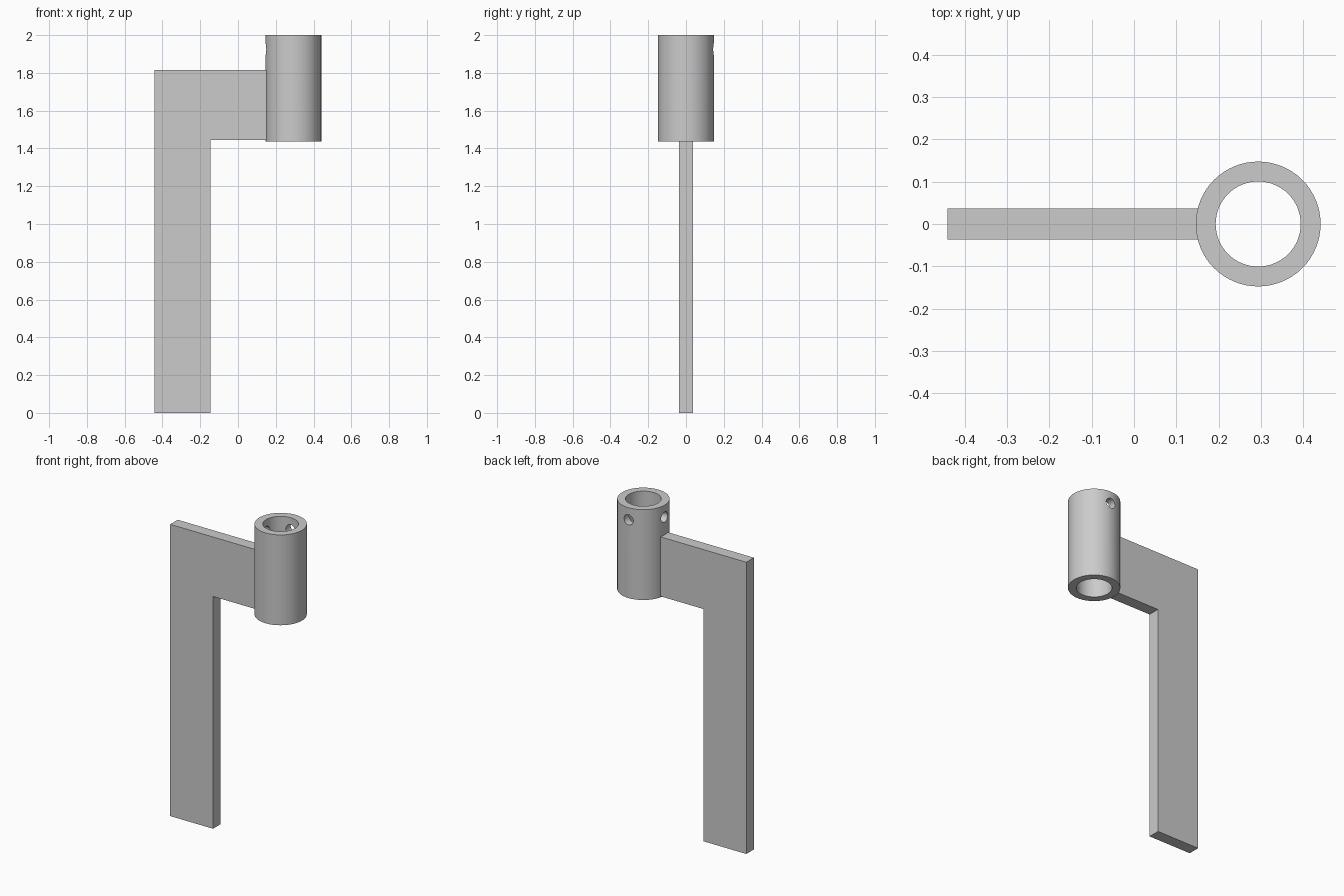
import bpy
import bmesh
from math import radians
from mathutils import Matrix, Vector

cube = bpy.data.objects.get("Cube")
if cube:
    bpy.data.objects.remove(cube, do_unlink=True)

# Dimensions
TOP, TUBE_BOTTOM = 2.0, 1.438
TUBE_X, OUTER_R, INNER_R = 0.2935, 0.1475, 0.1005
LEFT, LEG_EDGE, ARM_END = -0.441, -0.146, 0.17
ARM_TOP, ARM_BOTTOM, PLATE_HALF = 1.815, 1.445, 0.037
HOLE_Z, HOLE_R = 1.925, 0.032

grey = bpy.data.materials.new("plain grey")
grey.use_nodes = True
colour = (0.6, 0.6, 0.6, 1.0)
grey.diffuse_color = colour
grey.node_tree.nodes["Principled BSDF"].inputs["Base Color"].default_value = colour


def make_object(name, bm):
    bmesh.ops.recalc_face_normals(bm, faces=bm.faces)
    mesh = bpy.data.meshes.new(name)
    bm.to_mesh(mesh)
    bm.free()
    mesh.materials.append(grey)
    obj = bpy.data.objects.new(name, mesh)
    bpy.context.collection.objects.link(obj)
    return obj


def select_only(obj):
    bpy.ops.object.select_all(action="DESELECT")
    obj.select_set(True)
    bpy.context.view_layer.objects.active = obj


# Flat bracket: an L-shaped outline extruded through its thickness
outline = [(LEFT, 0), (LEG_EDGE, 0), (LEG_EDGE, ARM_BOTTOM),
           (ARM_END, ARM_BOTTOM), (ARM_END, ARM_TOP), (LEFT, ARM_TOP)]
bm = bmesh.new()
face = bm.faces.new([bm.verts.new((x, -PLATE_HALF, z)) for x, z in outline])
extruded = bmesh.ops.extrude_face_region(bm, geom=[face])["geom"]
bmesh.ops.translate(bm, vec=(0, 2 * PLATE_HALF, 0),
                    verts=[g for g in extruded if isinstance(g, bmesh.types.BMVert)])
make_object("bracket_plate", bm)

# Open tube: a rectangular wall section spun around the tube axis
bm = bmesh.new()
section = [(INNER_R, TUBE_BOTTOM), (OUTER_R, TUBE_BOTTOM), (OUTER_R, TOP), (INNER_R, TOP)]
verts = [bm.verts.new((TUBE_X + r, 0, z)) for r, z in section]
edges = [bm.edges.new((verts[i], verts[(i + 1) % 4])) for i in range(4)]
bmesh.ops.spin(bm, geom=verts + edges, cent=(TUBE_X, 0, 0), axis=(0, 0, 1),
               angle=radians(360), steps=64, use_merge=True)
bmesh.ops.remove_doubles(bm, verts=bm.verts, dist=0.0001)
tube = make_object("socket_tube", bm)

# Screw holes through the back wall and the wall above the arm
for direction in (Vector((0, 1, 0)), Vector((-1, 0, 0))):
    bm = bmesh.new()
    centre = Vector((TUBE_X, 0, HOLE_Z)) + direction * (INNER_R + OUTER_R) / 2
    turn = direction.to_track_quat("Z", "Y").to_matrix().to_4x4()
    bmesh.ops.create_cone(bm, cap_ends=True, segments=24, radius1=HOLE_R, radius2=HOLE_R,
                          depth=0.12, matrix=Matrix.Translation(centre) @ turn)
    cutter = make_object("hole_cutter", bm)
    cutter.hide_render = True
    cut = tube.modifiers.new("screw hole", "BOOLEAN")
    cut.operation = "DIFFERENCE"
    cut.solver = "EXACT"
    cut.object = cutter
    select_only(tube)
    bpy.ops.object.modifier_apply(modifier=cut.name)
    bpy.data.objects.remove(cutter, do_unlink=True)

select_only(tube)
bpy.ops.object.shade_smooth_by_angle(angle=radians(30))
